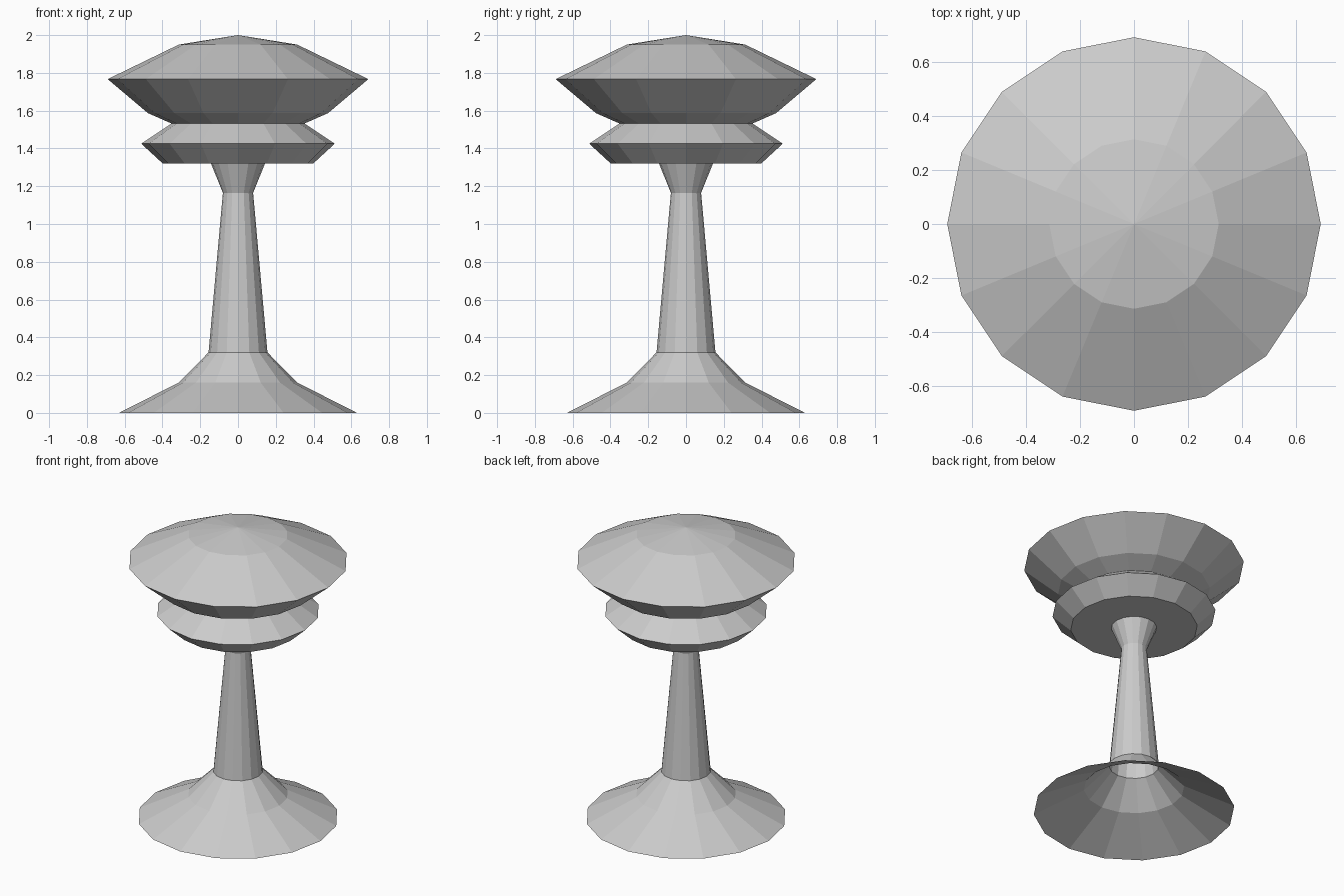
import bpy
from math import cos, sin, tau

if "Cube" in bpy.data.objects:
    bpy.data.objects.remove(bpy.data.objects["Cube"])

SIDES = 16


def lathe(name, profile):
    """Revolve (radius, z) points about z as flat-faced open shell; radius 0 makes a tip."""
    verts, rings, faces = [], [], []
    for r, z in profile:
        start = len(verts)
        if r == 0:
            verts.append((0, 0, z))
            rings.append([start] * SIDES)
        else:
            verts += [(r * cos(tau * i / SIDES), r * sin(tau * i / SIDES), z)
                      for i in range(SIDES)]
            rings.append(list(range(start, start + SIDES)))
    for low, high in zip(rings, rings[1:]):
        for i in range(SIDES):
            j = (i + 1) % SIDES
            quad = [low[i], low[j], high[j], high[i]]
            faces.append(list(dict.fromkeys(quad)))
    mesh = bpy.data.meshes.new(name)
    mesh.from_pydata(verts, [], faces)
    mesh.update()
    obj = bpy.data.objects.new(name, mesh)
    bpy.context.collection.objects.link(obj)
    return obj


# Flared foot, open underneath
lathe("base", [(0.63, 0), (0.315, 0.16), (0.156, 0.32)])

# Tapered stem with a flared collar
lathe("column", [(0.156, 0.32), (0.08, 1.165), (0.143, 1.32)])

# Lower saucer, with its flat underside around the collar
lathe("lower_saucer", [(0.143, 1.32), (0.398, 1.32), (0.512, 1.425), (0.352, 1.532)])

# Upper saucer with shallow pointed roof
lathe("upper_saucer", [(0.352, 1.532), (0.477, 1.587), (0.69, 1.767),
                       (0.313, 1.95), (0, 2.0)])
